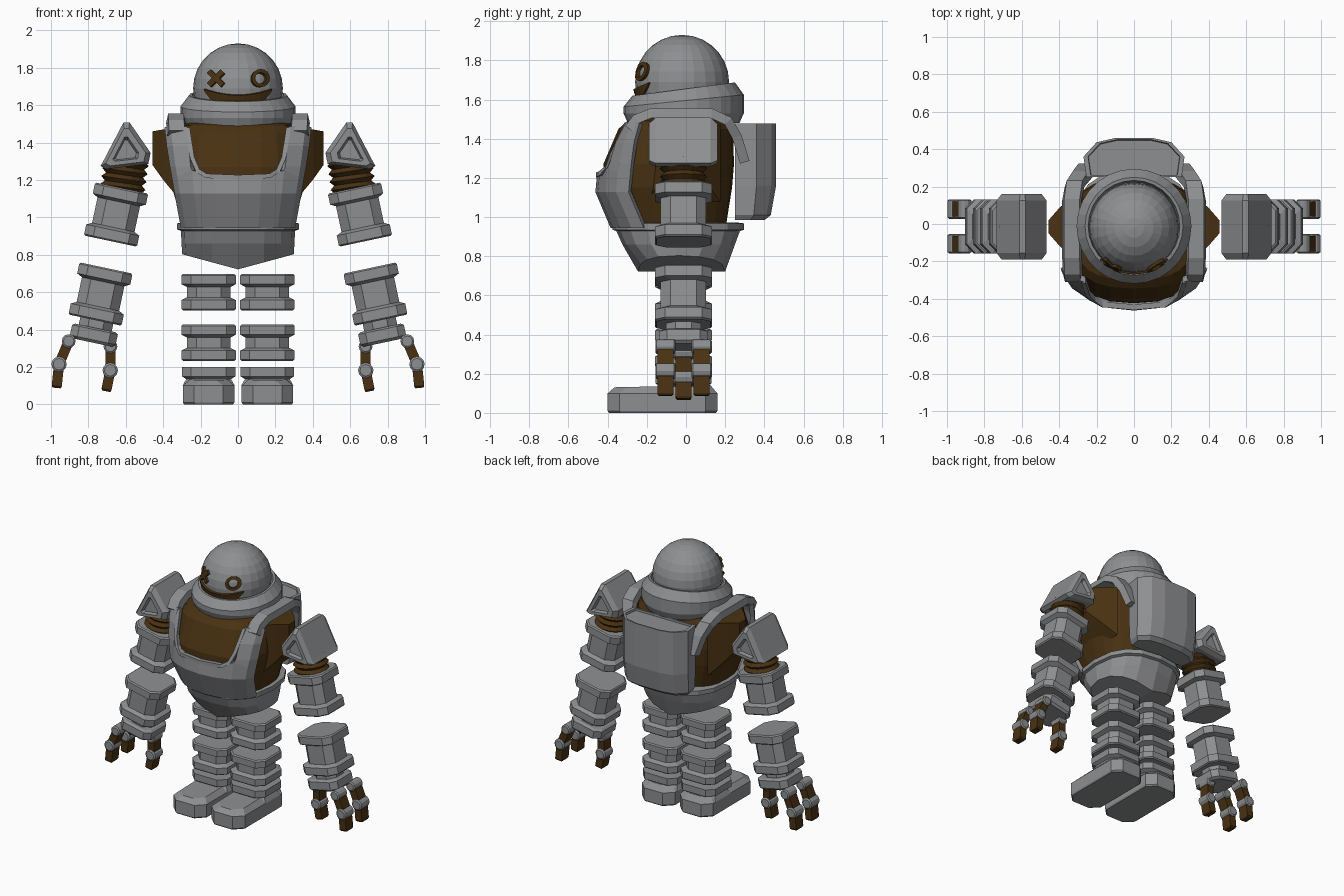
import bpy, bmesh, math
from mathutils import Vector, Matrix

if "Cube" in bpy.data.objects:
    bpy.data.objects.remove(bpy.data.objects["Cube"])


def material(name, rgb):
    m = bpy.data.materials.new(name)
    m.diffuse_color = (*rgb, 1)
    m.use_nodes = True
    m.node_tree.nodes["Principled BSDF"].inputs["Base Color"].default_value = m.diffuse_color
    return m


GREY = material("steel grey", (0.27, 0.275, 0.285))
BROWN = material("dark brown", (0.066, 0.031, 0.006))


def loft(name, rows, mat, closed=True, caps=(True, True), mirror=False, solid=0, skip=None):
    """Skin a list of equally long point rows."""
    bm = bmesh.new()
    vs = [[bm.verts.new(p) for p in row] for row in rows]
    n = len(vs[0])
    for i in range(len(vs) - 1):
        for j in range(n if closed else n - 1):
            if skip and skip(i, j):
                continue
            k = (j + 1) % n
            bm.faces.new((vs[i][j], vs[i][k], vs[i + 1][k], vs[i + 1][j]))
    if closed and caps[0]:
        bm.faces.new(vs[0])
    if closed and caps[1]:
        bm.faces.new(vs[-1])
    bmesh.ops.remove_doubles(bm, verts=bm.verts, dist=1e-4)
    bmesh.ops.delete(bm, geom=[v for v in bm.verts if not v.link_faces], context='VERTS')
    bmesh.ops.recalc_face_normals(bm, faces=bm.faces)
    me = bpy.data.meshes.new(name)
    bm.to_mesh(me)
    bm.free()
    me.materials.append(mat)
    ob = bpy.data.objects.new(name, me)
    bpy.context.collection.objects.link(ob)
    if solid:
        s = ob.modifiers.new("thickness", 'SOLIDIFY')
        s.thickness, s.offset = solid, 0
    if mirror:
        ob.modifiers.new("mirror", 'MIRROR')
    return ob


def octagon(hx, hy, z, c=0.05):
    return [Vector((x, y, z)) for x, y in (
        (hx, c - hy), (hx, hy - c), (hx - c, hy), (c - hx, hy),
        (-hx, hy - c), (-hx, c - hy), (c - hx, -hy), (hx - c, -hy))]


def oval(hw, yf, yb, z, n=24, e=2.6, cy=-0.05):
    """Squarish oval with separate front and back depth."""
    pts = []
    for i in range(n):
        a = 2 * math.pi * i / n
        c, s = math.cos(a), math.sin(a)
        d = yb - cy if s > 0 else cy - yf
        pts.append(Vector((hw * math.copysign(abs(c) ** (2 / e), c) if abs(c) > 1e-6 else 0,
                           cy + d * math.copysign(abs(s) ** (2 / e), s), z)))
    return pts


def segment(name, place, height, hw=0.145, waist=0.116, fl=0.055):
    """Limb block with a flange at each end."""
    h = height / 2
    prof = [(-h, hw - .008), (-h + .008, hw), (-h + fl, hw), (-h + fl + .015, waist),
            (h - fl - .015, waist), (h - fl, hw), (h - .008, hw), (h, hw - .008)]
    loft(name, [[place @ p for p in octagon(w, w, z)] for z, w in prof], GREY, mirror=True)


def at(x, y, z, tilt=0):
    return Matrix.Translation((x, y, z)) @ Matrix.Rotation(math.radians(tilt), 4, 'Y')


# ---- head ----
HC, HR = Vector((0, -0.02, 1.69)), 0.24
bpy.ops.mesh.primitive_uv_sphere_add(segments=24, ring_count=14, radius=HR, location=HC)
bpy.context.object.name = "head_dome"
bpy.context.object.data.materials.append(GREY)


def on_face(x, z, r=HR + 0.002):
    return Vector((x, HC.y - math.sqrt(r * r - x * x - (z - HC.z) ** 2), z))


# cross eye, ring eye and grin
for s in (-1, 1):
    rows = []
    for t in (-.036, 0, .036):
        cx, cz = -0.115 + t, 1.742 + s * t
        rows.append([on_face(cx - s * .01, cz + .01), on_face(cx + s * .01, cz - .01)])
    loft("cross_eye_bar", rows, BROWN, closed=False, solid=.024)
ring = [(math.cos(i * math.pi / 8), math.sin(i * math.pi / 8)) for i in range(16)]
loft("ring_eye", [[on_face(.116 + r * c, 1.742 + r * s) for c, s in ring] for r in (.047, .028)],
     BROWN, caps=(False, False), solid=.024)
grin = []
for i in range(13):
    u = i / 6 - 1
    grin.append([on_face(.178 * u, 1.655 + .032 * u * u), on_face(.172 * u, 1.60 + .072 * u ** 4)])
loft("grin", grin, BROWN, closed=False, solid=.02)

# tilted neck collar
rows = []
for r, z, k in ((.285, 1.48, 0), (.307, 1.53, 0), (.307, 1.595, .1), (.262, 1.655, .13),
                (.245, 1.655, .13), (.235, 1.60, .1)):
    ringp = oval(r, -.012 - r, -.012 + r, z, 28, 2, -.012)
    rows.append([p + Vector((0, 0, k * p.y)) for p in ringp])
loft("neck_collar", rows, GREY)

# ---- torso ----
loft("torso", [oval(*a) for a in (
    (.285, -.335, .20, .93), (.35, -.425, .235, 1.15), (.365, -.422, .245, 1.27),
    (.35, -.345, .24, 1.45), (.33, -.30, .22, 1.49), (.25, -.25, .18, 1.51))], BROWN)
loft("shoulder_socket", [[Vector((x, y, z)) for y, z in (
    (-w - .015, z0), (w - .015, z0), (w - .015, z1), (-w - .015, z1))]
    for x, w, z0, z1 in ((.30, .19, 1.08, 1.47), (.40, .10, 1.20, 1.47), (.457, .035, 1.28, 1.46))],
    BROWN, mirror=True)

# breast plate: full below, only the two strap columns above
half = ((0, 0), (.36, .012), (.70, .05), (.92, .10), (1, .16))
cols = [(-u, d) for u, d in half[:0:-1]] + list(half)
plate = []
for z, xe, yf, k in ((.95, .292, -.37, 1), (1.13, .325, -.447, 1), (1.22, .34, -.438, 1),
                     (1.27, .35, -.425, .95), (1.38, .368, -.385, .8), (1.48, .38, -.325, .6)):
    plate.append([Vector((u * xe, yf + d * k, z)) for u, d in cols])
plate[2][2].z += .03
plate[2][6].z += .03
loft("breast_plate", plate, GREY, closed=False, solid=.032,
     skip=lambda i, j: i >= 2 and 2 <= j <= 5)


def rail(name, path, w, t):
    """Flat band swept along a path, lying across x."""
    path = [Vector(p) for p in path]
    rows = []
    for i, p in enumerate(path):
        d = path[min(i + 1, len(path) - 1)] - path[max(i - 1, 0)]
        n = Vector((0, -d.z, d.y)).normalized() * t
        x = Vector((w, 0, 0))
        rows.append([p - x - n, p + x - n, p + x * .8 + n, p - x * .8 + n])
    loft(name, rows, GREY, mirror=True)


rail("shoulder_strap", ((.327, -.29, 1.45), (.33, -.255, 1.50), (.332, -.18, 1.53), (.332, .13, 1.53),
                        (.318, .215, 1.49), (.285, .26, 1.41), (.255, .30, 1.28)), .052, .025)
# raised rim on the plate opening
rim = [(-.27, -.30, 1.48), (-.245, -.375, 1.32), (-.215, -.40, 1.25), (-.17, -.43, 1.222), (0, -.445, 1.215),
       (.17, -.43, 1.222), (.215, -.40, 1.25), (.245, -.375, 1.32), (.27, -.30, 1.48)]
rows = []
for i, p in enumerate(map(Vector, rim)):
    d = Vector(rim[min(i + 1, 8)]) - Vector(rim[max(i - 1, 0)])
    s = Vector((-d.z, 0, d.x)).normalized() * .012
    y = Vector((0, .015, 0))
    rows.append([p - s - y, p + s - y, p + s + y, p - s + y])
loft("plate_rim", rows, GREY)

# backpack with bowed back and tapered base
pack = [(-.255, .25), (.255, .25), (.27, .36), (.20, .437), (.10, .46), (-.10, .46), (-.20, .437), (-.27, .36)]
rows = []
for z, s, k, zoff in ((.985, .90, .72, .0), (1.01, .97, .87, 0), (1.16, 1, 1, 0), (1.478, 1, 1, 0),
                      (1.478, .91, .9, 0), (1.462, .9, .88, 0)):
    off = .012 if z > 1.46 and s < 1 else 0
    rows.append([Vector((x * s, .25 + off + (y - .25) * k, z)) for x, y in pack])
loft("backpack", rows, GREY)

# belt and pelvis with a keel underneath
rows = [oval(hw, yf, yb, z, 16, 2.5) for hw, yf, yb, z in (
    (.29, -.34, .26, .972), (.325, -.375, .295, .968), (.325, -.375, .295, .935),
    (.305, -.355, .275, .928), (.302, -.325, .25, .86))]
base = oval(.298, -.245, .20, 0, 16, 2.5)
for p in base:
    p.z = .722 + .27 * abs(p.x)
rows += [base, [Vector((p.x, -.02, p.z)) for p in base]]
loft("pelvis", rows, GREY, caps=(True, False))

# ---- legs ----
AY = -0.013
segment("thigh", at(.157, AY, .60), .195)
segment("shin", at(.157, AY, .33), .195)
shoe = []
for z, i in ((0, .006), (.01, 0), (.10, 0), (.13, .035)):
    ringp = octagon(.137 - i, .28 - i, z, .06)
    shoe.append([p + Vector((.157, -.12, .012 * (p.y + .28) / .56 if z > .12 else 0)) for p in ringp])
loft("shoe", shoe, GREY, mirror=True)
loft("ankle", [[at(.157, AY, 0) @ p for p in octagon(w, w, z)] for z, w in
               ((.10, .14), (.135, .12), (.15, .143), (.20, .143))], GREY, mirror=True)

# ---- arms ----
TILT = -12
segment("upper_arm", at(.652, AY, 1.015, TILT), .29, fl=.06)
segment("forearm", at(.735, AY, .59, TILT), .285, fl=.06)
rows = []
for i in range(9):
    r = .122 if i % 2 else .10
    rows.append([at(.607, AY, 1.225, -8) @ p for p in oval(r, -r, r, -.085 + i * .0215, 16, 2, 0)])
loft("arm_bellows", rows, BROWN, mirror=True)

# triangular shoulder pad with recessed ends
tri = [(.735, 1.275), (.718, 1.305), (.612, 1.508), (.58, 1.508), (.467, 1.345), (.48, 1.285), (.705, 1.258)]
cx, cz = .60, 1.345
rows = []
for y, s in ((-.15, .42), (-.175, .52), (-.175, .80), (-.14, 1), (.14, 1), (.175, .80), (.175, .52), (.15, .42)):
    rows.append([Vector((cx + (x - cx) * s, y - .015, cz + (z - cz) * s)) for x, z in tri])
loft("shoulder_pad", rows, GREY, mirror=True)

# ---- hands ----
loft("palm", [[at(.772, AY, .365, TILT) @ p for p in octagon(w, w, z, .04)] for z, w in
              ((-.035, .11), (-.02, .125), (.035, .125), (.045, .11))], GREY, mirror=True)
loft("wrist", [[at(.762, AY, .415, TILT) @ p for p in octagon(.09, .09, z)] for z in (-.03, .04)],
     GREY, mirror=True)


def knuckle(x, y, z, r):
    rows = [[Vector((x + s * math.cos(a * math.pi / 6), y + d, z + s * math.sin(a * math.pi / 6)))
             for a in range(12)] for d, s in ((-.052, r * .75), (-.045, r), (.045, r), (.052, r * .75))]
    loft("knuckle", rows, GREY, mirror=True)


def bone(y, a, b, t=.027, w=.041):
    a, b = Vector((a[0], y, a[1])), Vector((b[0], y, b[1]))
    d = (b - a).normalized()
    n = Vector((d.z, 0, -d.x))
    loft("finger_bone", [[p + n * t * k * i + Vector((0, w * k * j, 0)) for i, j in ((1, 1), (-1, 1), (-1, -1), (1, -1))]
                         for p, k in ((a, 1), (b - d * .01, 1), (b, .8))], BROWN, mirror=True)


outer, thumb = [(.905, .338), (.957, .215), (.97, .088)], [(.682, .31), (.683, .182), (.705, .07)]
for y, f in ((-.105, outer), (.08, outer), (-.012, thumb)):
    knuckle(f[0][0], y, f[0][1], .037)
    knuckle(f[1][0], y, f[1][1], .041)
    bone(y, f[0], f[1])
    bone(y, f[1], f[2])
